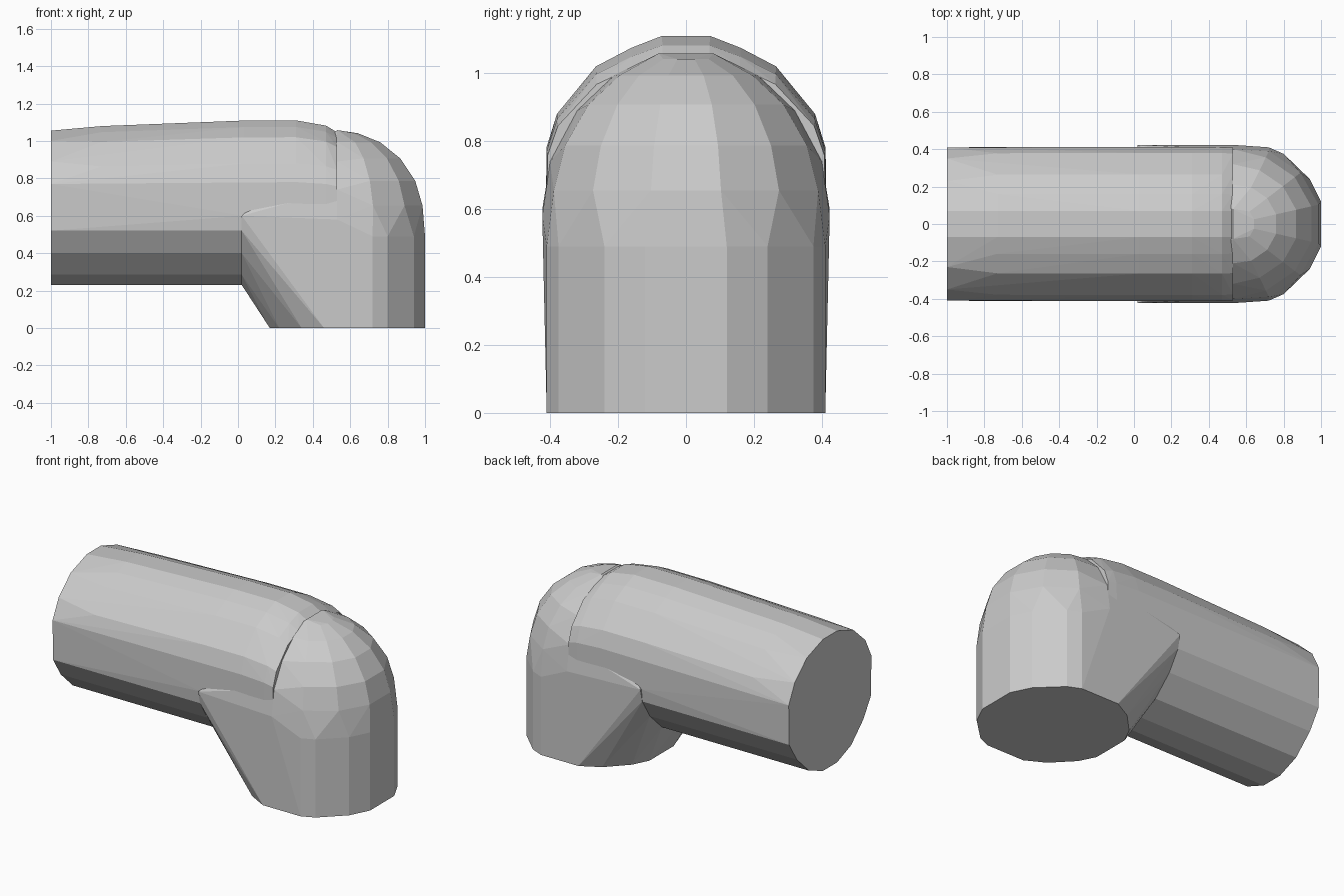
import bpy, bmesh
from math import sin, cos, pi, radians

if "Cube" in bpy.data.objects:
    bpy.data.objects.remove(bpy.data.objects["Cube"])


def hull(name, half_points):
    """Flat-faced convex solid from points on one side, mirrored across y."""
    bm = bmesh.new()
    for x, y, z in half_points:
        bm.verts.new((x, y, z))
        if y > 1e-4:
            bm.verts.new((x, -y, z))
    res = bmesh.ops.convex_hull(bm, input=bm.verts[:])
    loose = {v for v in res["geom_interior"] + res["geom_unused"]
             if isinstance(v, bmesh.types.BMVert) and v.is_valid}
    bmesh.ops.delete(bm, geom=list(loose), context='VERTS')
    bmesh.ops.dissolve_limit(bm, angle_limit=radians(1), verts=bm.verts[:], edges=bm.edges[:])
    bmesh.ops.recalc_face_normals(bm, faces=bm.faces[:])
    me = bpy.data.meshes.new(name)
    bm.to_mesh(me)
    bm.free()
    ob = bpy.data.objects.new(name, me)
    bpy.context.collection.objects.link(ob)
    return ob


# Right-half outlines (y, z) of the pipe section
lower = [(0.07, 0.23), (0.21, 0.285), (0.33, 0.40), (0.405, 0.52)]
end_upper = [(0.41, 0.77), (0.35, 0.89), (0.23, 1.00), (0.07, 1.055)]
crown = [(0.413, 0.60), (0.411, 0.78), (0.38, 0.88), (0.265, 1.02), (0.16, 1.075), (0.07, 1.11)]


def section(x, outline, sy=1.0, sz=1.0):
    return [(x, y * sy, 0.6 + (z - 0.6) * sz) for y, z in outline]


# Horizontal pipe: faceted tube with a slightly raised crown
pipe = section(-1.0, lower + end_upper)
pipe += section(-0.73, crown[1:], 0.995, 0.94)
pipe += section(0.03, lower, 0.998) + section(0.03, crown, 1.0, 0.998)
pipe += section(0.31, crown)
pipe += section(0.47, crown, 0.998, 0.945)
pipe += section(0.53, crown, 0.992, 0.875)
hull("horizontal_pipe", pipe)

# Elbow: oval foot, slanted throat under the pipe and rounded shoulder
foot = [(0.17, 0.12), (0.22, 0.22), (0.34, 0.345), (0.46, 0.41), (0.72, 0.41),
        (0.80, 0.375), (0.94, 0.24), (1.00, 0.12)]
elbow = [(x, y, 0) for x, y in foot]
elbow += section(0.02, lower) + [(0.02, 0.423, 0.60), (0.53, 0.423, 0.58)]
elbow += [(x, y, 0.49) for x, y in foot[4:]]
elbow += [(0.53, 0.08, 1.058), (0.53, 0.21, 0.995), (0.53, 0.32, 0.89), (0.53, 0.40, 0.74)]
for lat in (8, 25, 43, 60, 76):
    for lon in (14, 40, 66):
        a, b = radians(lat), radians(lon)
        elbow.append((0.53 + 0.475 * cos(a) * cos(b), 0.43 * cos(a) * sin(b),
                      0.59 + 0.465 * sin(a)))
hull("elbow", elbow)
